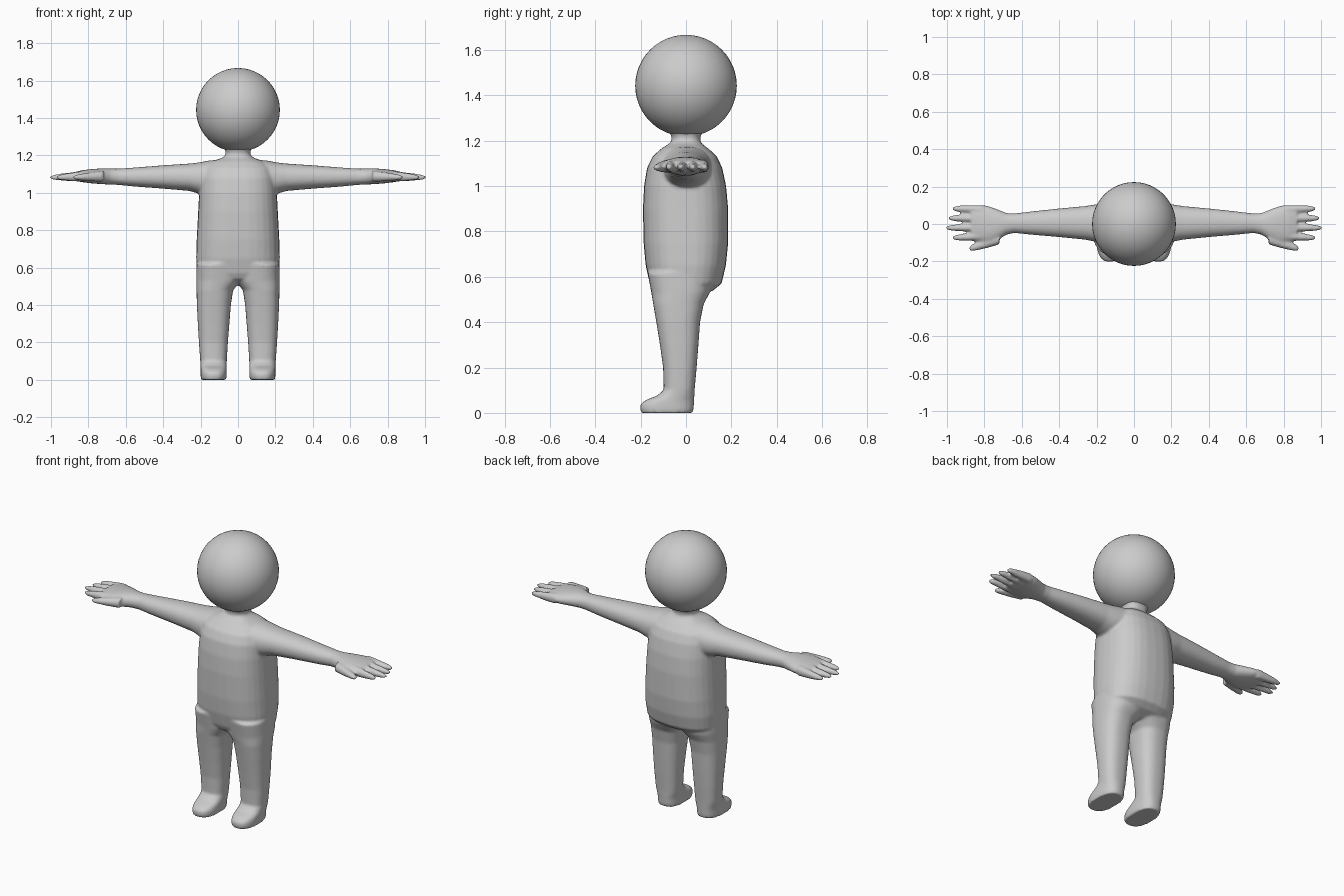
import bpy, bmesh, math

grey = bpy.data.materials.new("light grey")
grey.diffuse_color = (0.6, 0.6, 0.6, 1)


def spow(v, e):
    return math.copysign(abs(v) ** e, v)


def loft(bm, rows, axis, power=2.0, side=1, n=32):
    """Skin rounded rings; row = position on axis, then min/max of the two other axes."""
    rings = []
    for p, a0, a1, b0, b1 in rows:
        ring = []
        for i in range(n):
            t = 2 * math.pi * i / n
            a = (a0 + a1) / 2 + (a1 - a0) / 2 * spow(math.cos(t), 2 / power)
            b = (b0 + b1) / 2 + (b1 - b0) / 2 * spow(math.sin(t), 2 / power)
            co = (p, a, b) if axis == "x" else (a, b, p)
            ring.append(bm.verts.new((co[0] * side, co[1], co[2])))
        rings.append(ring)
    faces = [bm.faces.new(rings[0]), bm.faces.new(rings[-1])]
    for r, s in zip(rings, rings[1:]):
        for i in range(n):
            j = (i + 1) % n
            faces.append(bm.faces.new((r[i], r[j], s[j], s[i])))
    bmesh.ops.recalc_face_normals(bm, faces=faces)


def finger(bm, side, x0, x1, y0, y1, w):
    """Tapered rounded finger running out from the palm."""
    rows = []
    for f, s in ((0, 1), (.4, .95), (.75, .8), (.92, .62), (1, .3)):
        y, z = y0 + (y1 - y0) * f, 1.088 - .006 * f
        h = s * (.03 - .010 * f)
        rows.append((x0 + (x1 - x0) * f, y - w * s, y + w * s, z - h, z + h))
    loft(bm, rows, "x", side=side, n=16)


bm = bmesh.new()

# Torso with rounded seat and short neck: z, half width, front, back
torso = [(.515, .10, -.10, .06), (.54, .19, -.145, .12), (.57, .217, -.16, .157),
         (.65, .224, -.178, .176), (.75, .221, -.187, .186), (.9, .213, -.190, .186),
         (1.0, .208, -.185, .177), (1.08, .20, -.172, .160), (1.13, .185, -.148, .137),
         (1.165, .145, -.11, .10), (1.185, .09, -.078, .072), (1.2, .066, -.062, .062),
         (1.225, .066, -.066, .066), (1.26, .09, -.09, .09)]
loft(bm, [(z, -w, w, f, b) for z, w, f, b in torso], "z", 2.5)

# Legs running into the feet: z, inner, outer, front, back
leg = [(0, .062, .198, -.198, .030), (.02, .060, .200, -.203, .034),
       (.04, .060, .200, -.200, .035), (.058, .060, .200, -.175, .036),
       (.075, .060, .200, -.130, .037), (.1, .060, .202, -.098, .038),
       (.2, .054, .209, -.101, .047), (.3, .046, .215, -.115, .055),
       (.4, .038, .220, -.131, .062), (.48, .026, .222, -.145, .078),
       (.53, -.02, .223, -.153, .105), (.62, -.02, .222, -.17, .12)]
# Arms running into the palms: x, front, back, bottom, top
arm = [(.05, -.11, .11, 1.02, 1.18), (.15, -.108, .112, .985, 1.173),
       (.21, -.094, .104, .995, 1.162), (.26, -.084, .096, 1.01, 1.156),
       (.4, -.070, .083, 1.022, 1.147), (.55, -.057, .067, 1.033, 1.135),
       (.64, -.048, .056, 1.042, 1.129), (.68, -.056, .058, 1.044, 1.129),
       (.73, -.088, .078, 1.046, 1.130), (.78, -.108, .097, 1.050, 1.127),
       (.83, -.098, .102, 1.056, 1.121), (.87, -.090, .102, 1.064, 1.112)]
for s in (-1, 1):
    loft(bm, leg, "z", 2.5, s)
    loft(bm, arm, "x", 2.2, s)
    finger(bm, s, .81, .972, .079, .082, .022)
    finger(bm, s, .81, .992, .030, .031, .022)
    finger(bm, s, .81, 1.005, -.019, -.021, .022)
    finger(bm, s, .81, .970, -.066, -.074, .022)
    finger(bm, s, .72, .882, -.082, -.132, .028)

me = bpy.data.meshes.new("body")
bm.to_mesh(me)
bm.free()
me.materials.append(grey)
body = bpy.data.objects.new("body", me)
bpy.context.collection.objects.link(body)

# Fuse the parts into one soft skin
m = body.modifiers.new("fuse", "REMESH")
m.mode = "VOXEL"
m.voxel_size = .0075
m.use_smooth_shade = True
m = body.modifiers.new("soften", "SMOOTH")
m.factor = .5
m.iterations = 6

# Head
bpy.ops.mesh.primitive_uv_sphere_add(segments=48, ring_count=24, radius=.224, location=(0, 0, 1.443))
head = bpy.context.object
head.name = "head"
head.data.materials.append(grey)
bpy.ops.object.shade_smooth()
